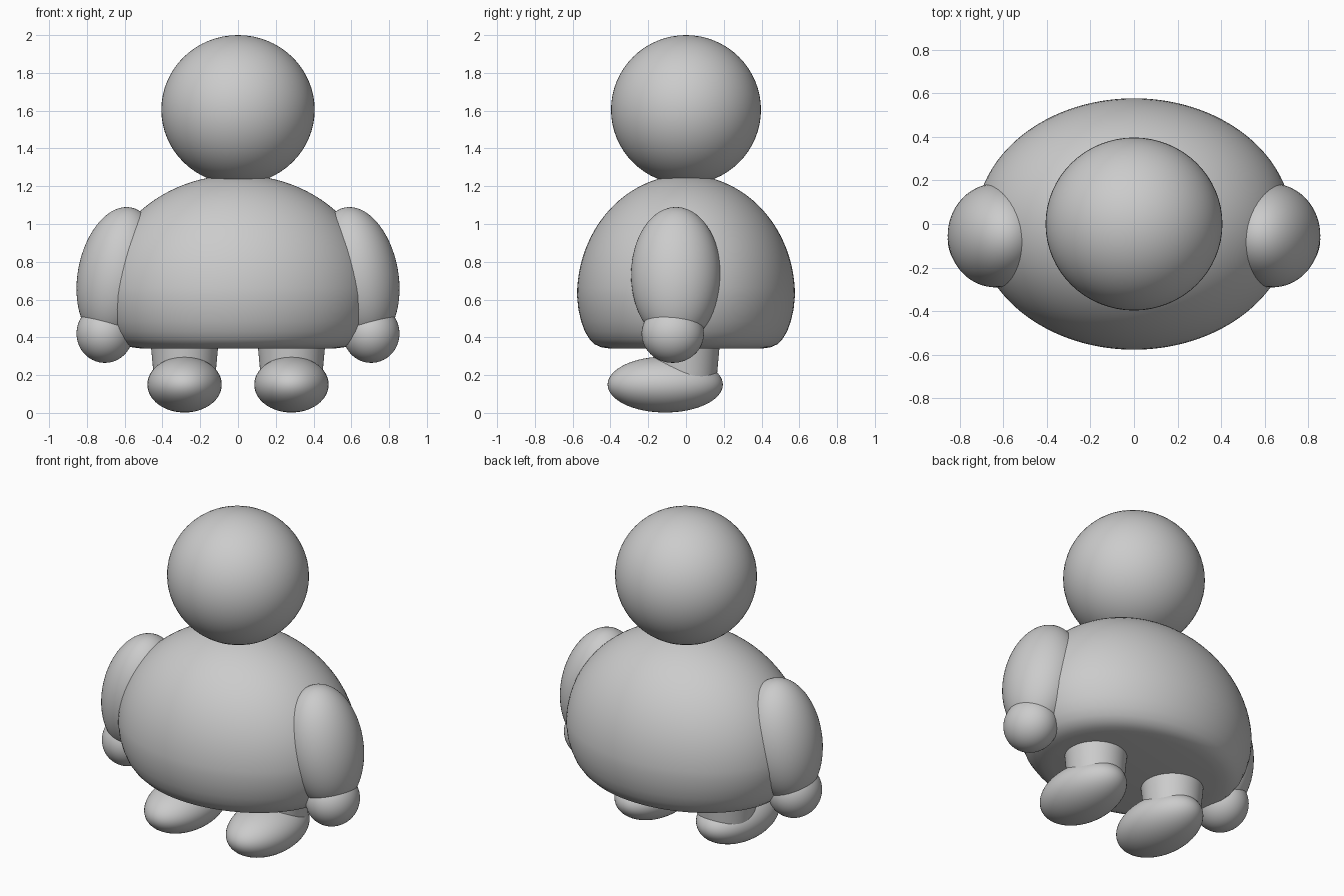
import bpy, bmesh, math

cube = bpy.data.objects.get("Cube")
if cube:
    bpy.data.objects.remove(cube, do_unlink=True)

grey = bpy.data.materials.new("plain grey")
grey.use_nodes = True
COLOUR = (0.6, 0.6, 0.6, 1)
grey.diffuse_color = COLOUR
grey.node_tree.nodes["Principled BSDF"].inputs["Base Color"].default_value = COLOUR


def finish(obj, name):
    obj.name = name
    obj.data.materials.append(grey)
    bpy.ops.object.select_all(action="DESELECT")
    obj.select_set(True)
    bpy.context.view_layer.objects.active = obj
    bpy.ops.object.shade_smooth_by_angle(angle=math.radians(40))
    return obj


def ellipsoid(name, centre, radii, tilt=0):
    bpy.ops.mesh.primitive_uv_sphere_add(segments=64, ring_count=32, location=centre,
                                         rotation=(0, tilt, 0))
    obj = bpy.context.object
    obj.scale = radii
    return finish(obj, name)


def lathe(name, profile, stretch):
    """Turn a (radius, height) profile about z and stretch it sideways."""
    bm = bmesh.new()
    verts = [bm.verts.new((r, 0, z)) for r, z in profile]
    edges = [bm.edges.new(pair) for pair in zip(verts, verts[1:])]
    bmesh.ops.spin(bm, geom=verts + edges, cent=(0, 0, 0), axis=(0, 0, 1),
                   angle=math.tau, steps=96)
    bmesh.ops.remove_doubles(bm, verts=bm.verts, dist=1e-5)
    bmesh.ops.recalc_face_normals(bm, faces=bm.faces)
    bmesh.ops.scale(bm, vec=(stretch, 1, 1), verts=bm.verts)
    mesh = bpy.data.meshes.new(name)
    bm.to_mesh(mesh)
    bm.free()
    obj = bpy.data.objects.new(name, mesh)
    bpy.context.collection.objects.link(obj)
    return finish(obj, name)


# Body: domed top, rounded hem, flat underside
WAIST, RADIUS, DOME = 0.62, 0.577, 0.64
profile = [(0, 0.34), (0.40, 0.34), (0.45, 0.348), (0.485, 0.364), (0.51, 0.39),
           (0.535, 0.43), (0.555, 0.485), (0.57, 0.55)]
for i in range(25):
    a = math.pi / 2 * i / 24
    profile.append((RADIUS * math.cos(a) if i < 24 else 0, WAIST + DOME * math.sin(a)))
lathe("body", profile, 1.258)

# Head
ellipsoid("head", (0, 0, 1.605), (0.406, 0.397, 0.395))

# Paired limbs
for side, s in (("left", 1), ("right", -1)):
    ellipsoid(side + "_arm", (s * 0.635, -0.053, 0.73), (0.213, 0.238, 0.364), -s * 0.19)
    ellipsoid(side + "_hand", (s * 0.705, -0.07, 0.42), (0.15, 0.165, 0.155))
    ellipsoid(side + "_foot", (s * 0.283, -0.11, 0.15), (0.197, 0.305, 0.148))
    bpy.ops.mesh.primitive_cone_add(vertices=64, radius1=0.155, radius2=0.182, depth=0.3,
                                    location=(s * 0.283, 0, 0.25))
    finish(bpy.context.object, side + "_leg")
